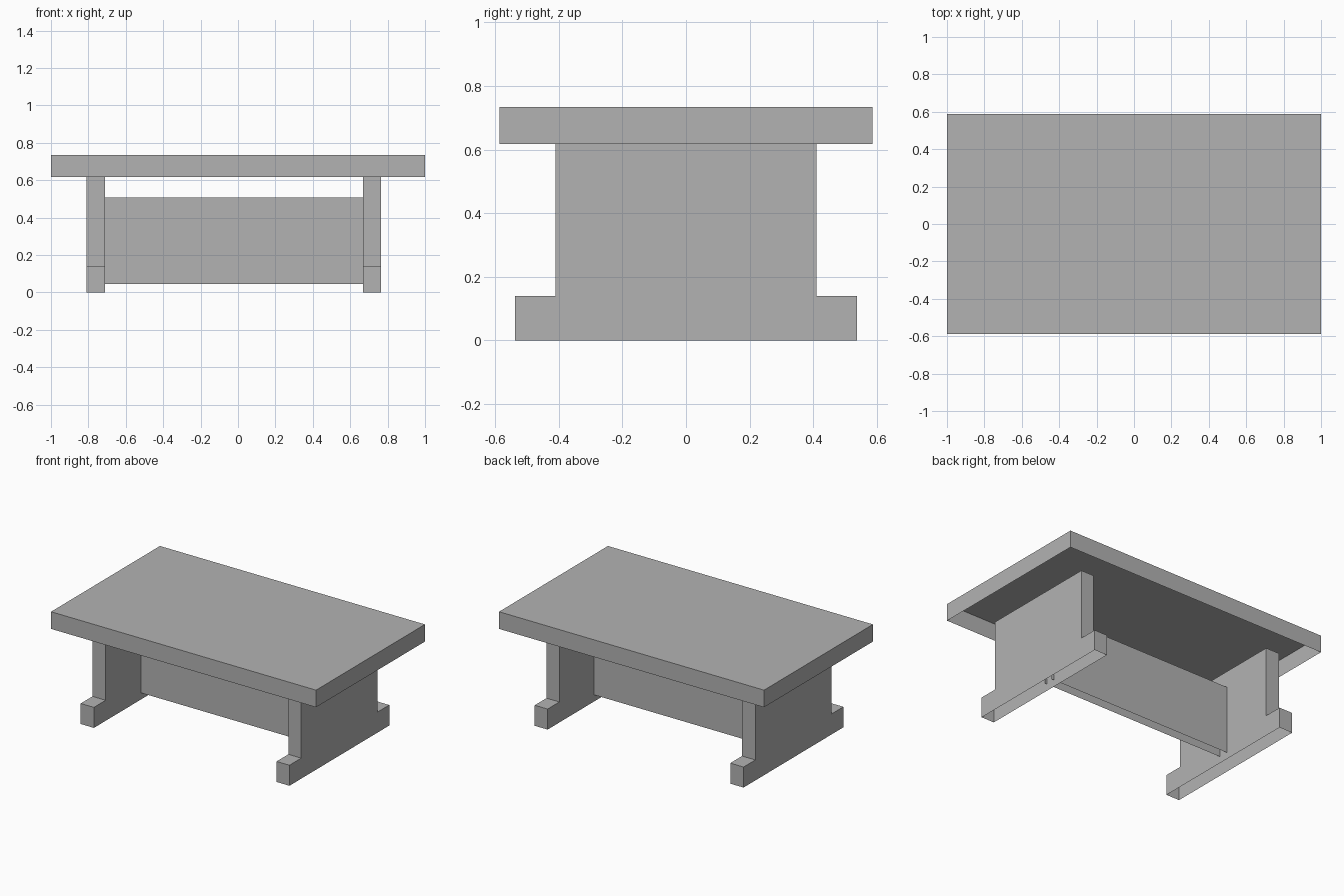
import bpy
import bmesh

cube = bpy.data.objects.get("Cube")
if cube:
    bpy.data.objects.remove(cube, do_unlink=True)

grey = bpy.data.materials.new("plain grey")
grey.use_nodes = True
colour = (0.45, 0.45, 0.45, 1)
grey.diffuse_color = colour
grey.node_tree.nodes["Principled BSDF"].inputs["Base Color"].default_value = colour


def extrude_x(name, profile, x0, x1, open_sides, cap=True):
    """Extrude a y-z outline along x, then drop faces on the open sides."""
    bm = bmesh.new()
    face = bm.faces.new([bm.verts.new((x0, y, z)) for y, z in profile])
    out = bmesh.ops.extrude_face_region(bm, geom=[face], use_keep_orig=True)
    moved = [v for v in out["geom"] if isinstance(v, bmesh.types.BMVert)]
    bmesh.ops.translate(bm, verts=moved, vec=(x1 - x0, 0, 0))
    bmesh.ops.recalc_face_normals(bm, faces=bm.faces)
    zs = [z for _, z in profile]
    limits = {"bottom": min(zs), "top": max(zs)}
    drop = []
    for f in bm.faces:
        if abs(f.normal.z) > 0.9:
            z = f.calc_center_median().z
            if any(abs(z - limits[s]) < 0.001 for s in open_sides):
                drop.append(f)
        elif abs(f.normal.x) > 0.9 and not cap:
            drop.append(f)
    bmesh.ops.delete(bm, geom=drop, context="FACES")
    mesh = bpy.data.meshes.new(name)
    bm.to_mesh(mesh)
    bm.free()
    mesh.materials.append(grey)
    obj = bpy.data.objects.new(name, mesh)
    bpy.context.collection.objects.link(obj)
    return obj


def rect(y0, y1, z0, z1):
    return [(y0, z0), (y1, z0), (y1, z1), (y0, z1)]


# Tabletop: a shell that is open underneath
extrude_x("tabletop", rect(-0.587, 0.587, 0.617, 0.734), -1, 1, ["bottom"])

# End supports: wide panel on a longer foot, hollow with open bottom
half = [(0.538, 0), (0.538, 0.14), (0.411, 0.14), (0.411, 0.617)]
support = half + [(-y, z) for y, z in reversed(half)]
for name, x0, x1 in (("left_support", 0.668, 0.765), ("right_support", -0.811, -0.711)):
    extrude_x(name, support, x0, x1, ["bottom", "top"])

# Stretcher board: open along the bottom and at the ends, tucked into the supports
extrude_x("stretcher_board", rect(-0.03, 0.036, 0.045, 0.507), -0.725, 0.687, ["bottom"], cap=False)
